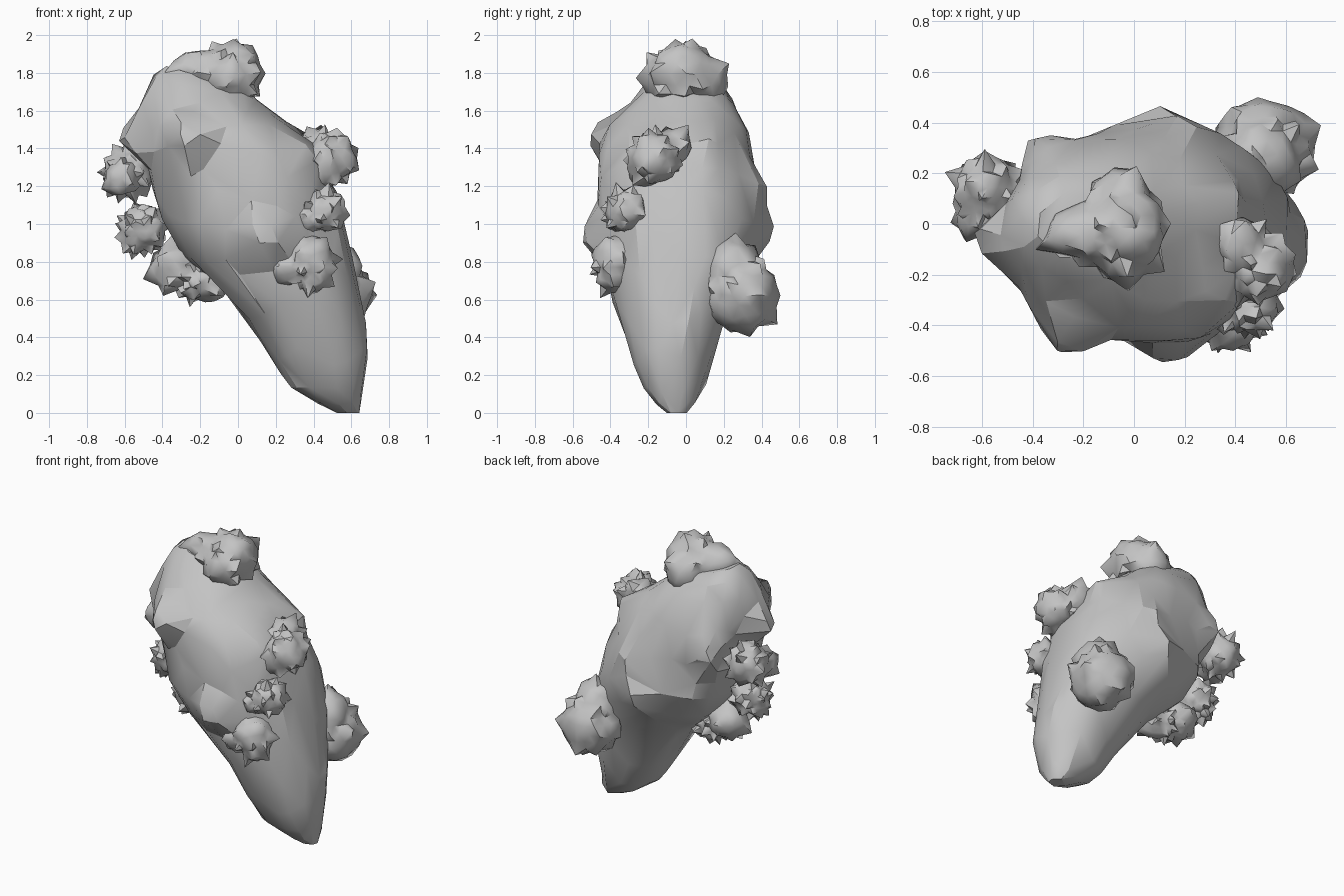
import bpy, bmesh, math, random
from mathutils import Vector, noise

random.seed(7)
cube = bpy.data.objects.get("Cube")
if cube:
    bpy.data.objects.remove(cube, do_unlink=True)

stone = bpy.data.materials.new("grey")
stone.use_nodes = True
GREY = (0.55, 0.55, 0.55, 1)
stone.diffuse_color = GREY
stone.node_tree.nodes["Principled BSDF"].inputs["Base Color"].default_value = GREY


def finish(bm, name, angle, keep=1.0):
    """Turn a bmesh into a shaded object, optionally decimated into irregular facets."""
    bmesh.ops.recalc_face_normals(bm, faces=bm.faces)
    mesh = bpy.data.meshes.new(name)
    bm.to_mesh(mesh)
    bm.free()
    mesh.materials.append(stone)
    obj = bpy.data.objects.new(name, mesh)
    bpy.context.collection.objects.link(obj)
    bpy.ops.object.select_all(action='DESELECT')
    obj.select_set(True)
    bpy.context.view_layer.objects.active = obj
    if keep < 1:
        mod = obj.modifiers.new("facets", 'DECIMATE')
        mod.ratio = keep
        bpy.ops.object.modifier_apply(modifier=mod.name)
    bpy.ops.object.shade_smooth_by_angle(angle=math.radians(angle))


# Leaning rock: stacked rings of (z, x min, x max, y min, y max, tilt)
RINGS = [
    (0.0, .53, .64, -.10, .0, 0),
    (.05, .42, .65, -.16, .05, 0),
    (.14, .28, .67, -.23, .09, 0),
    (.3, .17, .69, -.29, .14, 0),
    (.5, .04, .665, -.35, .21, 0),
    (.66, -.10, .64, -.39, .26, 0),
    (.82, -.29, .61, -.43, .36, 0),
    (1.0, -.41, .57, -.46, .40, 0),
    (1.2, -.45, .50, -.47, .38, 0),
    (1.4, -.49, .40, -.46, .35, 0),
    (1.52, -.51, .27, -.42, .32, 0),
    (1.63, -.50, .18, -.30, .26, -.1),
    (1.72, -.45, .13, -.22, .20, -.22),
    (1.77, -.38, .06, -.15, .13, -.3),
]
# Knobs and dents: (centre, push, radius)
KNOBS = [
    ((.15, -.47, .93), (0, -.10, -.01), .22),
    ((-.49, -.06, 1.45), (-.13, 0, 0), .2),
    ((.36, .1, 1.42), (.05, .03, .03), .18),
    ((.36, -.26, 1.3), (.05, -.02, .04), .2),
    ((-.38, .25, 1.3), (-.06, .08, 0), .24),
    ((-.46, .12, 1.3), (.05, 0, 0), .15),
    ((-.26, -.39, 1.43), (-.02, -.09, .02), .22),
    ((-.17, -.45, 1.36), (0, .05, 0), .12),
    ((.2, -.43, 1.2), (0, -.04, 0), .2),
    ((.1, .37, .95), (0, .06, 0), .22),
    ((.18, .33, 1.2), (.02, .06, 0), .2),
]
SIDES = 24


def rounded(v):
    return math.copysign(abs(v) ** 0.88, v)


bm = bmesh.new()
rows = []
for z, x0, x1, y0, y1, tilt in RINGS:
    cx, cy, rx, ry = (x0 + x1) / 2, (y0 + y1) / 2, (x1 - x0) / 2, (y1 - y0) / 2
    row = []
    for i in range(SIDES):
        a = math.tau * i / SIDES
        dx = rx * rounded(math.cos(a))
        p = Vector((cx + dx, cy + ry * rounded(math.sin(a)), z + tilt * dx))
        row.append(bm.verts.new(p))
    rows.append(row)
for low, high in zip(rows, rows[1:]):
    for i in range(SIDES):
        j = (i + 1) % SIDES
        bm.faces.new((low[i], low[j], high[j], high[i]))
bm.faces.new(rows[0][::-1])
bm.faces.new(rows[-1])
bmesh.ops.subdivide_edges(bm, edges=bm.edges[:], cuts=1, use_grid_fill=True)
for v in bm.verts:
    start = v.co.copy()
    for centre, push, radius in KNOBS:
        near = 1 - (start - Vector(centre)).length / radius
        if near > 0:
            v.co += Vector(push) * near * near * (3 - 2 * near)
    if 0.1 < start.z < 1.7:
        v.co += noise.noise_vector(start * 5) * 0.025
bmesh.ops.triangulate(bm, faces=bm.faces)
finish(bm, "rock", 25, 0.16)


# Spiky growths: one skin wrapped around a cluster of balls, with thorns pulled out
def reach(centre, direction, lobes):
    """Distance from the centre to the outside of the cluster along a direction."""
    best = 0
    for x, y, z, r in lobes:
        to_lobe = Vector((x, y, z)) - centre
        along = to_lobe.dot(direction)
        gap = r * r - (to_lobe.length_squared - along * along)
        if gap > 0:
            best = max(best, along + math.sqrt(gap))
    return best


def spiky_growth(name, lobes):
    weight = sum(r for *_, r in lobes)
    centre = sum((Vector((x, y, z)) * r for x, y, z, r in lobes), Vector()) / weight
    bm = bmesh.new()
    verts = bmesh.ops.create_icosphere(bm, subdivisions=3, radius=1)["verts"]
    random.shuffle(verts)
    taken = set()
    for v in verts:
        direction = v.co.normalized()
        lump = 1 + 0.12 * noise.noise(direction * 2.5 + centre * 9)
        distance = reach(centre, direction, lobes) * lump
        if v not in taken and random.random() < .85:
            taken.update(e.other_vert(v) for e in v.link_edges)
            distance += 0.036 * random.uniform(.5, 1.3)
            direction = direction + noise.random_unit_vector() * 0.08
        v.co = centre + direction * distance
    finish(bm, name, 48)


GROWTHS = {
    "top_growth": [(-.03, -.01, 1.81, .155), (-.05, .09, 1.76, .13), (-.03, -.1, 1.77, .13),
                   (-.16, -.03, 1.8, .125), (-.26, -.04, 1.82, .09)],
    "upper_left_growth": [(.5, -.17, 1.35, .13), (.42, -.08, 1.4, .1), (.43, -.2, 1.3, .105)],
    "middle_left_growth": [(.46, -.32, 1.07, .11), (.37, -.34, 1.03, .08)],
    "lower_left_growth": [(.38, -.37, .81, .125), (.26, -.38, .76, .09), (.4, -.38, .73, .09)],
    "back_growth": [(.52, .3, .62, .19), (.5, .25, .75, .155)],
    "upper_right_growth": [(-.58, .14, 1.27, .13), (-.62, .03, 1.24, .09), (-.57, .14, 1.34, .08)],
    "middle_right_growth": [(-.5, .01, .98, .12), (-.54, .0, .94, .09)],
    "lower_right_growth": [(-.34, .01, .77, .125), (-.22, .0, .7, .1), (-.13, -.01, .66, .075)],
}
for name, lobes in GROWTHS.items():
    spiky_growth(name, lobes)
